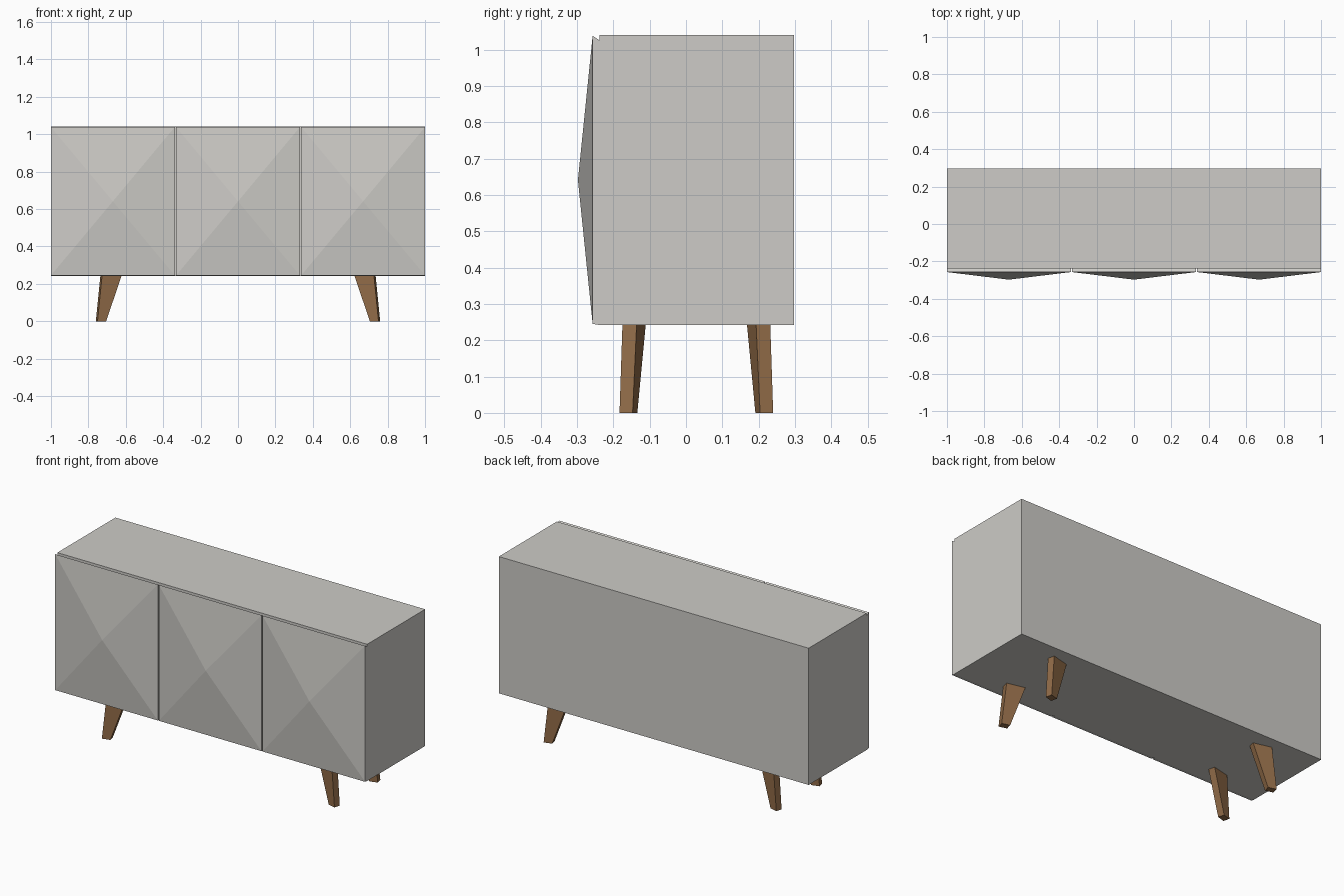
import bpy

if "Cube" in bpy.data.objects:
    bpy.data.objects.remove(bpy.data.objects["Cube"])

def material(name, rgb):
    m = bpy.data.materials.new(name)
    m.diffuse_color = (*rgb, 1)
    m.use_nodes = True
    m.node_tree.nodes["Principled BSDF"].inputs["Base Color"].default_value = m.diffuse_color
    return m

GREY = material("warm_grey_lacquer", (0.61, 0.60, 0.57))
WOOD = material("brown_wood", (0.28, 0.147, 0.064))

BOTTOM, TOP = 0.242, 1.04
MID_Y = 0.0285          # legs mirror front to back about this line

def build(name, verts, faces, mat, flip=False):
    if flip:
        faces = [f[::-1] for f in faces]
    me = bpy.data.meshes.new(name)
    me.from_pydata(verts, [], faces)
    me.materials.append(mat)
    ob = bpy.data.objects.new(name, me)
    bpy.context.collection.objects.link(ob)
    return ob

# Cabinet body
bpy.ops.mesh.primitive_cube_add(size=1, location=(0, 0.03, (BOTTOM + TOP) / 2))
body = bpy.context.object
body.name = "cabinet_body"
body.scale = (2, 0.535, TOP - BOTTOM)
bpy.ops.object.transform_apply(location=True, scale=True)
body.data.materials.append(GREY)

# Doors: thin slab with a finger bevel on top and a shallow pyramid front
def door(name, cx, half=0.331):
    a, b = cx - half, cx + half
    back, front, apex = -0.2375, -0.257, -0.2975
    verts = [(a, back, BOTTOM), (b, back, BOTTOM), (b, back, 1.025), (a, back, 1.025),
             (a, front, 0.245), (b, front, 0.245), (b, front, 1.038), (a, front, 1.038),
             (cx, apex, 0.641)]
    faces = [(3, 2, 1, 0)]
    for i in range(4):
        j = (i + 1) % 4
        faces += [(i, j, j + 4, i + 4), (i + 4, j + 4, 8)]
    return build(name, verts, faces, GREY)

for label, cx in (("left", -0.669), ("middle", 0), ("right", 0.669)):
    door(label + "_door", cx)

# Legs: tapered, twisted blocks splayed outward
foot = [(0.751, -0.183), (0.760, -0.147), (0.714, -0.134), (0.705, -0.170)]
head = [(0.727, -0.175), (0.736, -0.136), (0.632, -0.111), (0.623, -0.149)]

def leg(name, sx, rear):
    def place(p, z):
        return (sx * p[0], 2 * MID_Y - p[1] if rear else p[1], z)
    verts = [place(p, 0) for p in foot] + [place(p, BOTTOM) for p in head]
    faces = [(3, 2, 1, 0), (4, 5, 6, 7)]
    faces += [(i, (i + 1) % 4, (i + 1) % 4 + 4, i + 4) for i in range(4)]
    return build(name, verts, faces, WOOD, flip=(sx < 0) != rear)

for sx, side in ((1, "right"), (-1, "left")):
    for rear in (False, True):
        leg(("rear_" if rear else "front_") + side + "_leg", sx, rear)
